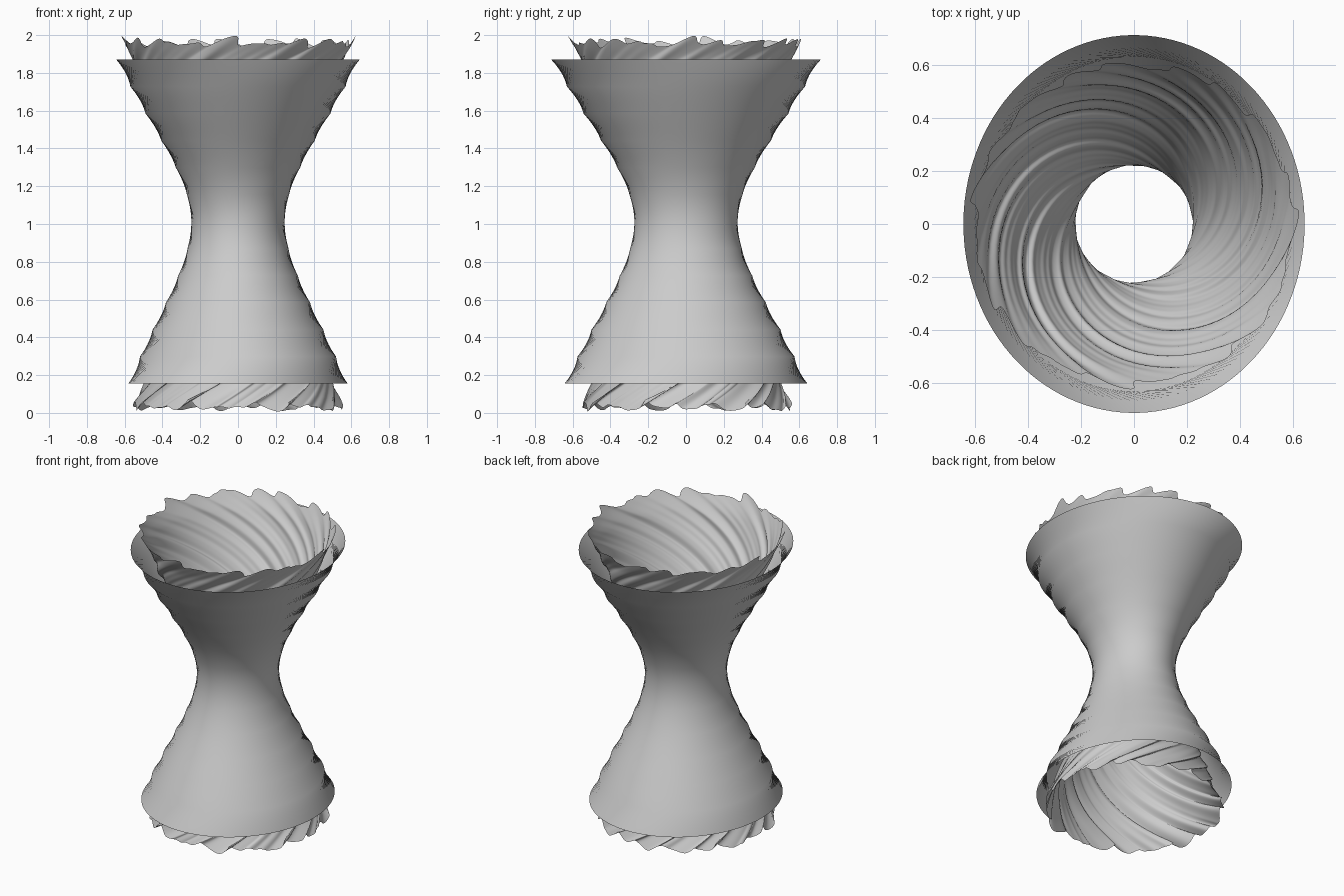
import bpy
from math import sin, cos, pi, sqrt

if "Cube" in bpy.data.objects:
    bpy.data.objects.remove(bpy.data.objects["Cube"])

TWIST = 3.0  # radians of swirl per unit of height


def waist_radius(z, a, zc, c_low, c_top):
    """Hyperbola with a slight belly between waist and rim."""
    c = c_top if z > zc else c_low
    s = min(1, abs(z - zc) / 0.87)
    return a * sqrt(1 + ((z - zc) / c) ** 2) + 0.024 * sin(pi * s ** 1.5)


def tube(name, segs, rings, point):
    """Open tube mesh from point(angle, t) with t running 0..1 upward."""
    verts = [point(2 * pi * i / segs, j / rings)
             for j in range(rings + 1) for i in range(segs)]
    faces = [(j * segs + i, j * segs + (i + 1) % segs,
              (j + 1) * segs + (i + 1) % segs, (j + 1) * segs + i)
             for j in range(rings) for i in range(segs)]
    me = bpy.data.meshes.new(name)
    me.from_pydata(verts, [], faces)
    me.polygons.foreach_set("use_smooth", [True] * len(faces))
    ob = bpy.data.objects.new(name, me)
    bpy.context.collection.objects.link(ob)
    return ob


# outer shell: oval hourglass made of twisted strips
def shell_point(a, t):
    z = 0.155 + 1.715 * t
    r = waist_radius(z, 0.247, 1.015, 0.405, 0.356)
    a += 2.8 * (z - 1)
    return (r * cos(a), 1.107 * r * sin(a), z)


tube("outer_shell", 120, 12, shell_point)


# inner lining: round hourglass with irregular swirling ridges
def ridge(a):
    return (0.45 * sin(19 * a) + 0.35 * sin(11 * a + 1.3)
            + 0.25 * sin(26 * a + 0.6) + 0.2 * sin(7 * a + 2.0)
            + 0.1 * sin(43 * a))


def lining_point(a, t):
    z = 0.035 + 1.925 * t
    r = waist_radius(z, 0.222, 1.0, 0.425, 0.380)
    grow = (r - 0.15) / 0.45
    h = ridge(a)
    r += 0.018 * grow * h
    # ridges lean over sideways and fray the rims
    ang = a + TWIST * (z - 1) + 0.055 * grow * h
    end = abs(2 * t - 1) ** 6
    z += 0.03 * end * (h if t > 0.5 else ridge(a + 0.9))
    return (r * cos(ang), r * sin(ang), min(2.0, max(0.0, z)))


tube("swirled_lining", 400, 70, lining_point)
